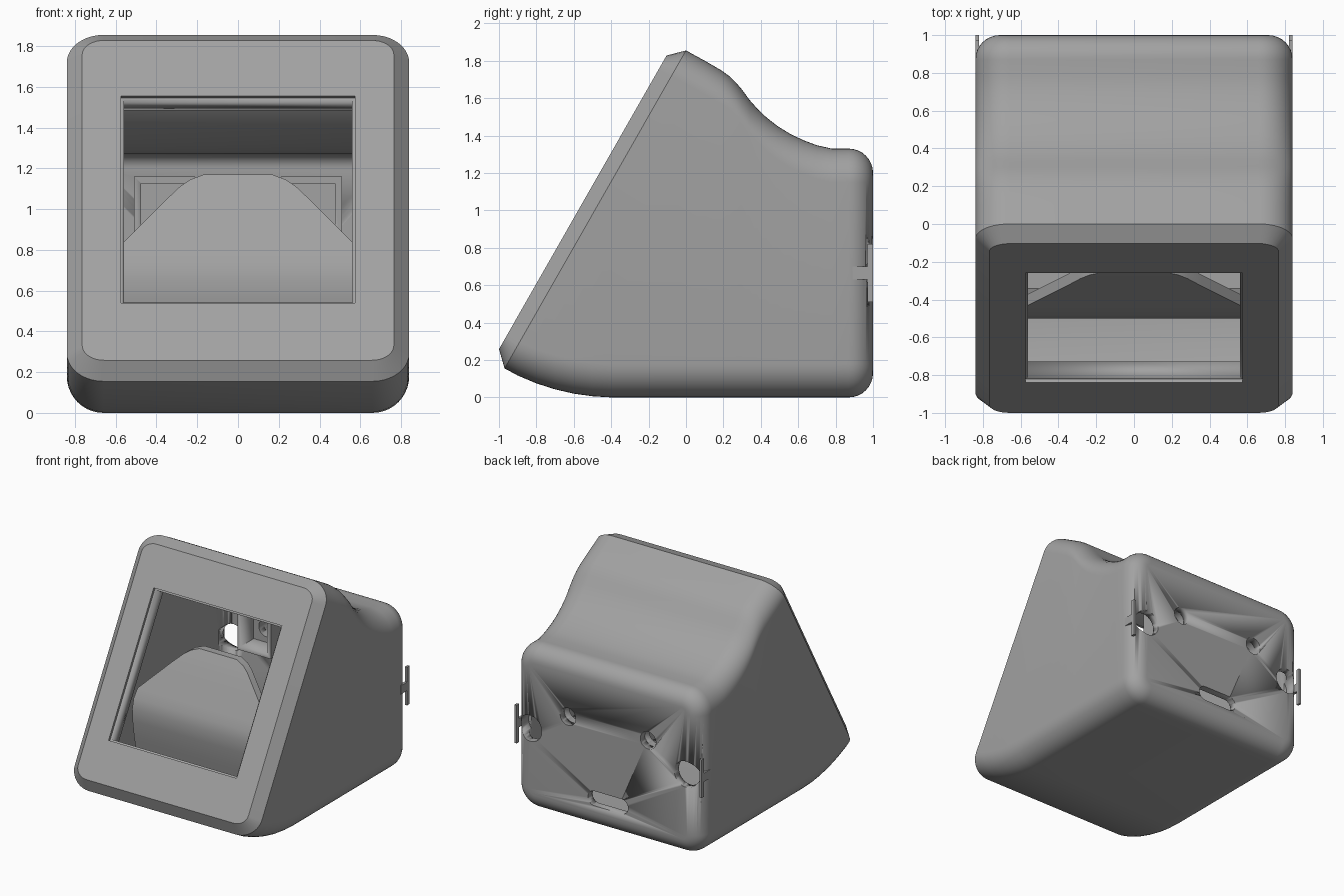
import bpy, bmesh, math
from mathutils import Vector, Matrix

if "Cube" in bpy.data.objects:
    bpy.data.objects.remove(bpy.data.objects["Cube"])

grey = bpy.data.materials.new("mid grey plastic")
grey.diffuse_color = (0.36, 0.36, 0.36, 1)
grey.use_nodes = True
grey.node_tree.nodes["Principled BSDF"].inputs["Base Color"].default_value = grey.diffuse_color

N = Vector((0, -0.8685, 0.4956))      # outward direction of the sloped front
P = Vector((0, -0.97, 0.155))         # lower edge of the sloped front


def finish(bm, name, angle=30):
    bmesh.ops.recalc_face_normals(bm, faces=bm.faces)
    me = bpy.data.meshes.new(name)
    bm.to_mesh(me)
    bm.free()
    ob = bpy.data.objects.new(name, me)
    bpy.context.collection.objects.link(ob)
    me.materials.append(grey)
    bpy.ops.object.select_all(action='DESELECT')
    bpy.context.view_layer.objects.active = ob
    ob.select_set(True)
    bpy.ops.object.shade_smooth_by_angle(angle=math.radians(angle))
    return ob


def cut(ob, cutter):
    m = ob.modifiers.new("cut", 'BOOLEAN')
    m.operation, m.solver, m.object = 'DIFFERENCE', 'EXACT', cutter
    bpy.context.view_layer.objects.active = ob
    bpy.ops.object.modifier_apply(modifier=m.name)
    bpy.data.objects.remove(cutter)


def box(name, lo, hi):
    bm = bmesh.new()
    size = [b - a for a, b in zip(lo, hi)]
    mid = [(a + b) / 2 for a, b in zip(lo, hi)]
    bmesh.ops.create_cube(bm, size=1, matrix=Matrix.Translation(mid) @ Matrix.Diagonal((*size, 1)))
    return finish(bm, name)


def loft(bm, rings, closed=False):
    loops = [[bm.verts.new(p) for p in r] for r in rings]
    for a, b in zip(loops, loops[1:]):
        for i in range(len(a)):
            j = (i + 1) % len(a)
            bm.faces.new((a[i], a[j], b[j], b[i]))
    bm.faces.new(loops[0])
    bm.faces.new(loops[-1])


def pill(name, x, z, r, half, y0, y1, r1=None):
    """Round or slotted hole cutter running along y."""
    def ring(y, rad):
        return [(x + math.copysign(half, math.cos(a)) + rad * math.cos(a), y, z + rad * math.sin(a))
                for a in ((i + 0.5) * math.tau / 32 for i in range(32))]
    bm = bmesh.new()
    loft(bm, [ring(y0, r1 or r), ring(y1, r)])
    return finish(bm, name)


# side outline of the housing, upper and lower edges as (y, z)
TOP = [(-1.15, 2.52), (0, 1.855), (0.1, 1.80), (0.19, 1.748), (0.235, 1.715), (0.27, 1.68), (0.3, 1.645),
       (0.34, 1.59), (0.38, 1.545), (0.43, 1.497), (0.49, 1.45), (0.56, 1.407), (0.63, 1.374),
       (0.7, 1.348), (0.78, 1.33), (1.1, 1.33)]
LOW = [(-1.15, 0.225), (-0.97, 0.155), (-0.9, 0.117), (-0.8, 0.075), (-0.7, 0.043), (-0.6, 0.02),
       (-0.5, 0.006), (-0.4, 0), (1.1, 0)]


def lerp(table, y):
    for (a, p), (b, q) in zip(table, table[1:]):
        if y <= b:
            return p + (q - p) * (y - a) / (b - a)


def shell(t, depth, back):
    """Rounded loft along y, inset by t and sliced by the sloped front."""
    def ring(y, d):
        hw, r = 0.84 - t - d, 0.18 - t - d
        zb, zt = lerp(LOW, y) + t + d, lerp(TOP, y) - t - d
        pts = []
        for k, (cx, cz) in enumerate([(hw - r, zt - r), (r - hw, zt - r), (r - hw, zb + r), (hw - r, zb + r)]):
            for i in range(11):
                a = (k + i / 10) * math.pi / 2
                pts.append((cx + r * math.cos(a), y, cz + r * math.sin(a)))
        return pts
    ys = sorted({p[0] for p in TOP + LOW if p[0] < 0.85})
    rings = [ring(y, 0) for y in ys]
    for i in range(9):
        a = i / 8 * math.pi / 2
        rings.append(ring(1 - t - back + back * math.sin(a), back * (1 - math.cos(a))))
    bm = bmesh.new()
    loft(bm, rings)
    bmesh.ops.recalc_face_normals(bm, faces=bm.faces)
    bmesh.ops.bisect_plane(bm, geom=bm.verts[:] + bm.edges[:] + bm.faces[:],
                           plane_co=P - N * depth, plane_no=N, clear_outer=True)
    bmesh.ops.remove_doubles(bm, verts=bm.verts, dist=0.002)
    cap = bmesh.ops.holes_fill(bm, edges=[e for e in bm.edges if e.is_boundary], sides=0)["faces"]
    bmesh.ops.recalc_face_normals(bm, faces=bm.faces)
    return bm, cap


# housing with a bevelled front bezel
bm, cap = shell(0, 0, 0.13)
bmesh.ops.inset_region(bm, faces=cap, thickness=0.075, depth=0.077, use_even_offset=True)
housing = finish(bm, "housing")

# hollow inside
bm, cap = shell(0.06, 0.045, 0.07)
cut(housing, finish(bm, "cavity_cutter"))

# window through the bezel, with a narrow step at its rim
UP = Vector((0, 0.4956, 0.8685))
MID = Vector((0, -0.545, 1.045))
for hw, hh, d in ((0.575, 0.585, 0.015), (0.56, 0.572, 0.2)):
    bm = bmesh.new()
    rot = Matrix((Vector((1, 0, 0)), UP, N)).transposed().to_4x4()
    bmesh.ops.create_cube(bm, size=2, matrix=Matrix.Translation(MID) @ rot @ Matrix.Diagonal((hw, hh, d, 1)))
    cut(housing, finish(bm, "window_cutter"))

# rear holes: cable slot, screw holes, mounting holes
cut(housing, pill("slot_cutter", 0, 0.25, 0.06, 0.12, 0.85, 1.1))
for s in (-1, 1):
    cut(housing, pill("screw_cutter", s * 0.36, 0.85, 0.07, 0, 0.85, 1.1))
    cut(housing, pill("mount_cutter", s * 0.70, 0.665, 0.105, 0, 0.87, 1.1))

    # T-shaped side clips
    x0, x1 = sorted((s * 0.82, s * 0.84))
    box("clip_plate", (x0, 0.97, 0.51), (x1, 1.0, 0.82))
    box("clip_stem", (x0, 0.89, 0.63), (x1, 0.975, 0.70))

    # framed screw brackets on the inner rear wall
    x0, x1 = sorted((s * 0.21, s * 0.51))
    bracket = box("screw_bracket", (x0, 0.72, 0.70), (x1, 0.945, 1.16))
    cut(bracket, box("pocket_cutter", (x0 + 0.035, 0.6, 0.735), (x1 - 0.035, 0.88, 1.125)))
    cut(bracket, pill("bracket_hole_cutter", s * 0.36, 0.85, 0.07, 0, 0.8, 1.1))

# curved inner panel behind the window, narrowing to a rounded top
PATH = [(-0.40, 0.05), (-0.44, 0.25), (-0.475, 0.42), (-0.495, 0.56), (-0.5, 0.66), (-0.48, 0.74),
        (-0.445, 0.81), (-0.42, 0.86), (-0.375, 0.95), (-0.33, 1.04), (-0.29, 1.11), (-0.27, 1.145), (-0.255, 1.17)]
WIDTH = [(0, 0.6), (0.80, 0.6), (0.86, 0.54), (1.10, 0.30), (1.145, 0.235), (1.18, 0.14)]
bm = bmesh.new()
loft(bm, [[(-w, y, z), (w, y, z), (w, y + 0.06, z), (-w, y + 0.06, z)]
          for y, z in PATH for w in [lerp(WIDTH, z)]])
finish(bm, "inner_panel", 35)
